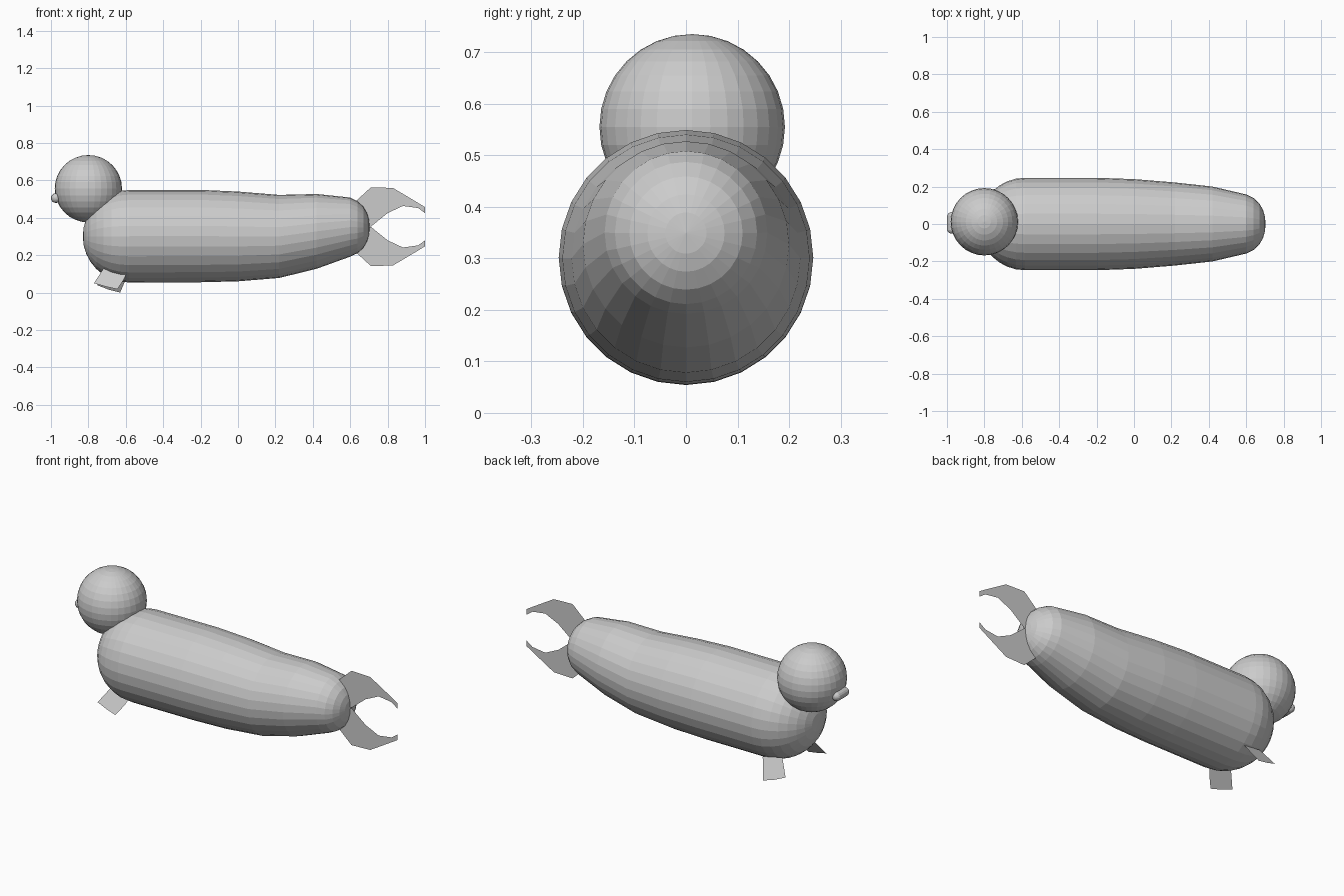
import bpy, bmesh, math
from mathutils import Matrix

if "Cube" in bpy.data.objects:
    bpy.data.objects.remove(bpy.data.objects["Cube"])

grey = bpy.data.materials.new("plain grey")
grey.diffuse_color = (0.6, 0.6, 0.6, 1)
grey.use_nodes = True
grey.node_tree.nodes["Principled BSDF"].inputs["Base Color"].default_value = grey.diffuse_color


def finish(bm, name):
    me = bpy.data.meshes.new(name)
    bm.to_mesh(me)
    bm.free()
    me.materials.append(grey)
    ob = bpy.data.objects.new(name, me)
    bpy.context.collection.objects.link(ob)
    return ob


def loft_x(name, stations, sides, y=0.0):
    """Round body along x from (x, centre z, radius) stations; radius 0 = pole."""
    bm = bmesh.new()
    rings = []
    for x, zc, r in stations:
        if r == 0:
            rings.append([bm.verts.new((x, y, zc))] * sides)
        else:
            rings.append([bm.verts.new((x, y + r * math.sin(2 * math.pi * i / sides),
                                        zc + r * math.cos(2 * math.pi * i / sides)))
                          for i in range(sides)])
    for a, b in zip(rings, rings[1:]):
        for i in range(sides):
            j = (i + 1) % sides
            bm.faces.new(list(dict.fromkeys((a[i], a[j], b[j], b[i]))))
    bmesh.ops.recalc_face_normals(bm, faces=bm.faces)
    return finish(bm, name)


def plate(name, points):
    """Single flat sheet."""
    bm = bmesh.new()
    bm.faces.new([bm.verts.new(p) for p in points])
    bmesh.ops.triangulate(bm, faces=bm.faces)
    return finish(bm, name)


# Body: hemisphere chest, straight barrel, tapering to a rounded rear
R = 0.247
chest = [(-0.583 - R * math.cos(t), 0.301, R * math.sin(t))
         for t in [math.pi / 2 * k / 8 for k in range(1, 9)]]
barrel = [(-0.2, 0.302, 0.247), (0.0, 0.3, 0.24), (0.22, 0.3, 0.222), (0.42, 0.327, 0.2),
          (0.6, 0.35, 0.158), (0.64, 0.349, 0.138), (0.67, 0.349, 0.11),
          (0.69, 0.349, 0.075), (0.7, 0.349, 0.04), (0.704, 0.349, 0)]
loft_x("body", [(-0.83, 0.301, 0)] + chest + barrel, 28)

# Head
bm = bmesh.new()
bmesh.ops.create_uvsphere(bm, u_segments=32, v_segments=16, radius=0.18,
                          matrix=Matrix.Translation((-0.8, 0.012, 0.555)))
finish(bm, "head")

# Nose: small capsule lying across the face
bm = bmesh.new()
bmesh.ops.create_uvsphere(bm, u_segments=16, v_segments=12, radius=0.026)
bmesh.ops.bisect_plane(bm, geom=bm.verts[:] + bm.edges[:] + bm.faces[:],
                       plane_co=(0, 0, 0), plane_no=(0, 0, 1))
for v in bm.verts:
    if abs(v.co.z) > 1e-5:
        v.co.z += math.copysign(0.032, v.co.z)
bmesh.ops.transform(bm, verts=bm.verts,
                    matrix=Matrix.Translation((-0.974, 0.006, 0.505)) @ Matrix.Rotation(math.pi / 2, 4, 'X'))
finish(bm, "nose")


# Front flippers: thin sheets slanting outward and down
def flipper(name, side, outline):
    plate(name, [(x, 0.01 + side * (0.2 - 0.62 * z), z) for x, z in outline])


flipper("front_flipper_right", -1,
        [(-0.715, 0.135), (-0.595, 0.105), (-0.61, 0.07), (-0.645, 0.018), (-0.7, 0.03), (-0.77, 0.05)])
flipper("front_flipper_left", 1,
        [(-0.7, 0.12), (-0.585, 0.1), (-0.6, 0.07), (-0.63, 0.0), (-0.69, 0.015), (-0.755, 0.04)])

# Tail flippers: upright curved claws, mirrored about the tail axis
claw = [(0.6, 0.465), (0.637, 0.495), (0.711, 0.563), (0.829, 0.559), (0.947, 0.489), (1.0, 0.457),
        (1.0, 0.425), (0.963, 0.452), (0.882, 0.463), (0.8, 0.425), (0.711, 0.353), (0.66, 0.353)]
for name, s in (("tail_flipper_upper", 1), ("tail_flipper_lower", -1)):
    plate(name, [(x, 0.002, 0.352 + s * (z - 0.352)) for x, z in claw])
